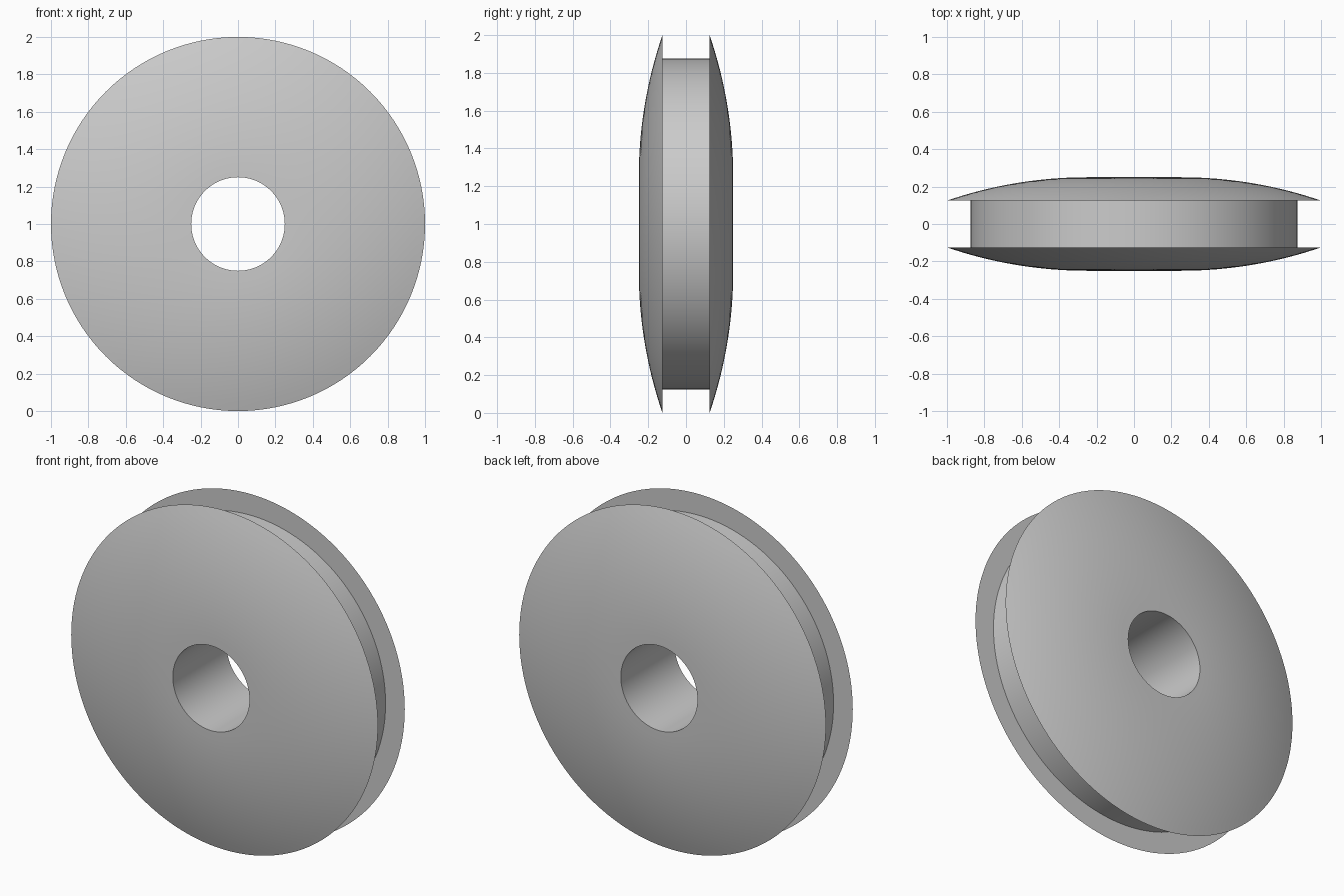
import bpy
import bmesh
import math

if "Cube" in bpy.data.objects:
    bpy.data.objects.remove(bpy.data.objects["Cube"], do_unlink=True)

# Main dimensions
BORE, GROOVE, RIM = 0.25, 0.875, 1.0
HALF_HUB, HALF_GROOVE = 0.25, 0.125
ARC_STEPS, SEGMENTS = 16, 128

# Domed side: an arc that starts flat at the bore and drops to the rim
drop, span = HALF_HUB - HALF_GROOVE, RIM - BORE
arc_radius = (span ** 2 + drop ** 2) / (2 * drop)
sweep = math.asin(span / arc_radius)
half = []
for i in range(ARC_STEPS + 1):
    a = sweep * i / ARC_STEPS
    half.append((BORE + arc_radius * math.sin(a),
                 HALF_HUB - arc_radius * (1 - math.cos(a))))
half.append((GROOVE, HALF_GROOVE))

# Closed cross-section, mirrored front to back
profile = half + [(r, -y) for r, y in reversed(half)]

# Turn the cross-section around the axle
bm = bmesh.new()
verts = [bm.verts.new((r, y, 0)) for r, y in profile]
edges = [bm.edges.new((v, verts[(i + 1) % len(verts)])) for i, v in enumerate(verts)]
bmesh.ops.spin(bm, geom=verts + edges, cent=(0, 0, 0), axis=(0, 1, 0),
               angle=2 * math.pi, steps=SEGMENTS, use_merge=True)
bmesh.ops.remove_doubles(bm, verts=bm.verts[:], dist=0.0001)
bmesh.ops.recalc_face_normals(bm, faces=bm.faces[:])
mesh = bpy.data.meshes.new("pulley_wheel")
bm.to_mesh(mesh)
bm.free()

wheel = bpy.data.objects.new("pulley_wheel", mesh)
wheel.location.z = RIM
bpy.context.collection.objects.link(wheel)

# Plain grey finish
grey = bpy.data.materials.new("light_grey")
grey.use_nodes = True
color = (0.6, 0.6, 0.6, 1)
grey.diffuse_color = color
grey.node_tree.nodes["Principled BSDF"].inputs["Base Color"].default_value = color
mesh.materials.append(grey)

# Smooth surfaces with crisp rims
bpy.ops.object.select_all(action="DESELECT")
wheel.select_set(True)
bpy.context.view_layer.objects.active = wheel
bpy.ops.object.shade_smooth_by_angle(angle=math.radians(30))
